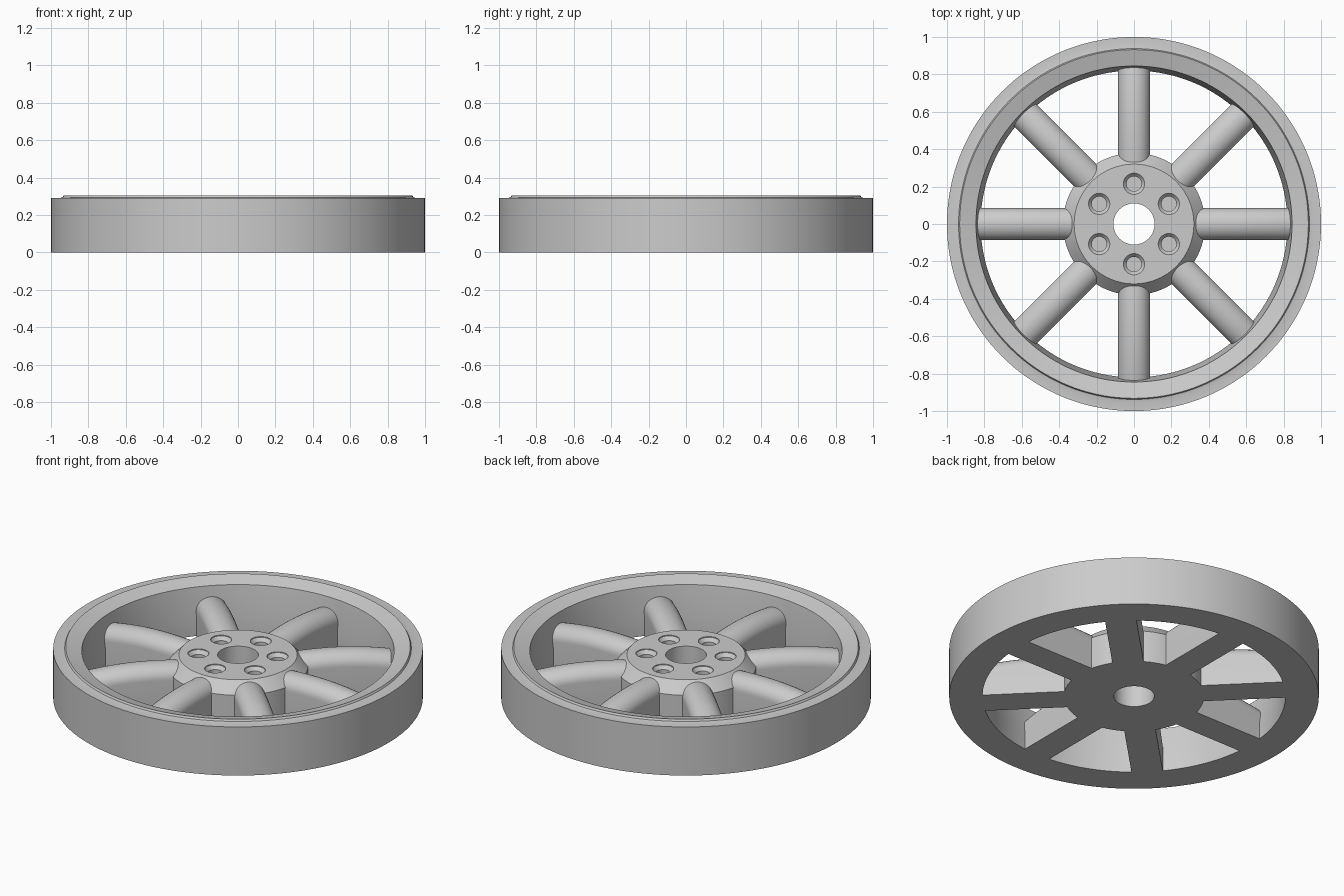
import bpy, bmesh
from math import pi, sin, cos, radians
from mathutils import Matrix, Vector

cube = bpy.data.objects.get("Cube")
if cube:
    bpy.data.objects.remove(cube, do_unlink=True)

metal = bpy.data.materials.new("grey_metal")
metal.use_nodes = True
GREY = (0.6, 0.6, 0.6, 1)
metal.diffuse_color = GREY
metal.node_tree.nodes["Principled BSDF"].inputs["Base Color"].default_value = GREY


def finish(name, bm, angle=25):
    bmesh.ops.recalc_face_normals(bm, faces=bm.faces)
    mesh = bpy.data.meshes.new(name)
    bm.to_mesh(mesh)
    bm.free()
    mesh.materials.append(metal)
    obj = bpy.data.objects.new(name, mesh)
    bpy.context.collection.objects.link(obj)
    smooth(obj, angle)
    return obj


def smooth(obj, angle=25):
    bpy.ops.object.select_all(action="DESELECT")
    obj.select_set(True)
    bpy.context.view_layer.objects.active = obj
    bpy.ops.object.shade_smooth_by_angle(angle=radians(angle))


def lathe(name, profile, steps):
    """Revolve a closed (radius, height) profile about z."""
    bm = bmesh.new()
    rings = []
    for i in range(steps):
        a = 2 * pi * i / steps
        rings.append([bm.verts.new((r * cos(a), r * sin(a), z)) for r, z in profile])
    n = len(profile)
    for i in range(steps):
        a, b = rings[i], rings[(i + 1) % steps]
        for j in range(n):
            k = (j + 1) % n
            bm.faces.new((a[j], b[j], b[k], a[k]))
    return finish(name, bm)


# Rim with a raised, inward sloping lip
lathe("rim", [(1, 0), (1, 0.29), (0.96, 0.29), (0.938, 0.294), (0.932, 0.305),
              (0.845, 0.28), (0.82, 0.1), (0.82, 0)], 144)

# Hub with chamfered shoulder and centre bore
hub = lathe("hub", [(0.38, 0), (0.38, 0.19), (0.32, 0.255), (0.11, 0.255), (0.11, 0)], 96)

# Countersunk blind bolt holes, cut from the hub
bm = bmesh.new()
for i in range(6):
    a = pi / 2 + i * pi / 3
    place = Matrix.Translation((0.215 * cos(a), 0.215 * sin(a), 0))
    rings = []
    for r, z in [(0.04, 0.17), (0.04, 0.23), (0.057, 0.25), (0.057, 0.3)]:
        rings.append([bm.verts.new(place @ Vector((r * cos(t * pi / 16), r * sin(t * pi / 16), z)))
                      for t in range(32)])
    for lo, hi in zip(rings, rings[1:]):
        for t in range(32):
            u = (t + 1) % 32
            bm.faces.new((lo[t], lo[u], hi[u], hi[t]))
    bm.faces.new(rings[0][::-1])
    bm.faces.new(rings[-1])
cutter = finish("bolt_hole_cutter", bm)
cut = hub.modifiers.new("bolt_holes", "BOOLEAN")
cut.object = cutter
cut.operation = "DIFFERENCE"
cut.solver = "EXACT"
bpy.context.view_layer.objects.active = hub
bpy.ops.object.modifier_apply(modifier=cut.name)
bpy.data.objects.remove(cutter, do_unlink=True)
smooth(hub)


def crest(r):
    """Height of the spoke ridge: a shallow arch that falls toward the rim."""
    t = (r - 0.5) / 0.35
    return 0.25 - (0.035 * t * t if t > 0 else 0.025 * t * t)


# Spokes: straight sides, rounded top, arched along their length
HALF, STEPS, ARC = 0.085, 14, 16
for s in range(8):
    bm = bmesh.new()
    turn = Matrix.Rotation(s * pi / 4, 4, "Z")
    sections = []
    for i in range(STEPS + 1):
        r = 0.3 + 0.55 * i / STEPS
        top = crest(r)
        pts = [(HALF, 0)]
        for j in range(ARC + 1):
            t = pi * j / ARC
            pts.append((HALF * cos(t), top - 0.075 * (1 - sin(t))))
        pts.append((-HALF, 0))
        sections.append([bm.verts.new(turn @ Vector((r, y, z))) for y, z in pts])
    n = len(sections[0])
    for a, b in zip(sections, sections[1:]):
        for j in range(n):
            k = (j + 1) % n
            bm.faces.new((a[j], b[j], b[k], a[k]))
    bm.faces.new(sections[0])
    bm.faces.new(sections[-1][::-1])
    finish(f"spoke_{s + 1}", bm, 40)
